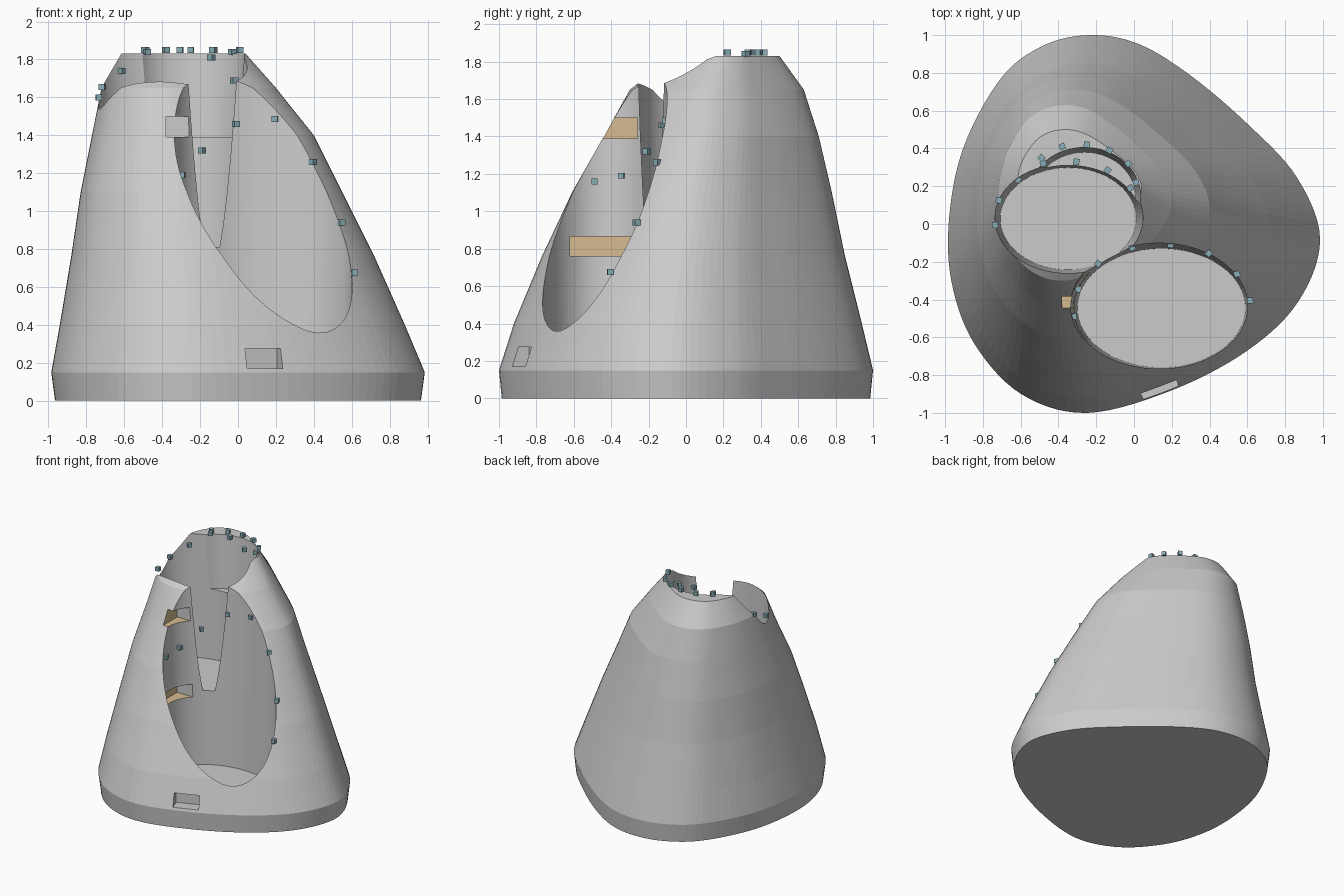
import bpy, bmesh, math
from mathutils import Matrix, Vector

if "Cube" in bpy.data.objects:
    bpy.data.objects.remove(bpy.data.objects["Cube"])

SEG = 112

def add_object(name, bm):
    bmesh.ops.recalc_face_normals(bm, faces=bm.faces)
    mesh = bpy.data.meshes.new(name)
    bm.to_mesh(mesh)
    bm.free()
    ob = bpy.data.objects.new(name, mesh)
    bpy.context.collection.objects.link(ob)
    return ob

def material(name, color):
    m = bpy.data.materials.new(name)
    m.diffuse_color = (*color, 1)
    m.use_nodes = True
    m.node_tree.nodes["Principled BSDF"].inputs["Base Color"].default_value = m.diffuse_color
    return m

def loft(name, rings):
    bm = bmesh.new()
    loops = [[bm.verts.new(p) for p in ring] for ring in rings]
    n = len(loops[0])
    for a, b in zip(loops, loops[1:]):
        for i in range(n):
            j = (i + 1) % n
            bm.faces.new((a[i], a[j], b[j], b[i]))
    bm.faces.new(loops[0][::-1])
    bm.faces.new(loops[-1])
    return add_object(name, bm)

def closed_spline(pts, per):
    out = []
    n = len(pts)
    for i in range(n):
        p0, p1, p2, p3 = (Vector(pts[(i + k - 1) % n]) for k in range(4))
        for s in range(per):
            t = s / per
            out.append(0.5 * (2 * p1 + (p2 - p0) * t + (2 * p0 - 5 * p1 + 4 * p2 - p3) * t * t
                              + (3 * p1 - p0 - 3 * p2 + p3) * t ** 3))
    return out

def ellipse(cx, cy, rx, ry, z):
    return [(cx + rx * math.cos(2 * math.pi * i / SEG),
             cy + ry * math.sin(2 * math.pi * i / SEG), z) for i in range(SEG)]

def box(name, lo, hi, mat=Matrix()):
    bm = bmesh.new()
    bmesh.ops.create_cube(bm, size=1)
    for v in bm.verts:
        v.co = mat @ Vector([lo[k] + (v.co[k] + 0.5) * (hi[k] - lo[k]) for k in range(3)])
    return add_object(name, bm)

# Body: rounded-triangle outline lofted through shrinking sections
outline = [(-.22, 1), (.03, .95), (.3, .785), (.6, .53), (.86, .25), (.985, -.08), (.87, -.41),
           (.6, -.67), (.2, -.88), (-.25, -1), (-.6, -.9), (-.85, -.63), (-.97, -.3),
           (-.98, .05), (-.9, .42), (-.7, .78), (-.47, .95)]
outline = closed_spline(outline, 7)
x0, x1 = min(p.x for p in outline), max(p.x for p in outline)
y0, y1 = min(p.y for p in outline), max(p.y for p in outline)
sections = [(0, -.965, .965, -.985, .985), (.15, -.985, .985, -1, 1), (.4, -.94, .88, -.92, .94),
            (.76, -.88, .72, -.77, .85), (1.1, -.83, .55, -.61, .78), (1.4, -.77, .40, -.44, .71),
            (1.65, -.72, .20, -.30, .63), (1.83, -.62, .04, -.07, .50)]
body = loft("holder_body", [[(a + (p.x - x0) / (x1 - x0) * (b - a),
                              c + (p.y - y0) / (y1 - y0) * (d - c), z) for p in outline]
                            for z, a, b, c, d in sections])

# Tapered cup pockets: centre, floor radii and height, top radii
def pocket(name, cx, cy, floor, top):
    k = (2.0 - floor[2]) / (top[2] - floor[2])
    up = [floor[i] + (top[i] - floor[i]) * k for i in range(3)]
    return loft(name, [ellipse(cx, cy, *floor), ellipse(cx, cy, *up)])

cutters = [
    pocket("left_pocket_cutter", -.348, .028, (.36, .27, .81), (.395, .29, 1.75)),
    pocket("front_pocket_cutter", .145, -.445, (.445, .315, .2), (.488, .345, 1.65)),
    pocket("back_pocket_cutter", -.262, .145, (.27, .235, 1.39), (.298, .26, 1.83)),
]
# Side slots in the front pocket wall
slots = [(.76, .865), (1.39, 1.5)]
for lo, hi in slots:
    cutters.append(box("slot_cutter", (-.38, -.62, lo), (-.02, -.26, hi)))
# Small rectangular window low on the front
turn = Matrix.Translation((.145, -.9, 0)) @ Matrix.Rotation(math.radians(20), 4, 'Z')
cutters.append(box("window_cutter", (-.1, -.2, .17), (.1, .1, .275), turn))

bpy.context.view_layer.objects.active = body
for c in cutters:
    m = body.modifiers.new("cut", 'BOOLEAN')
    m.operation = 'DIFFERENCE'
    m.solver = 'EXACT'
    m.object = c
    bpy.ops.object.modifier_apply(modifier=m.name)
    c.hide_render = True
    c.hide_set(True)

# Tan lining on the slot floors, ceilings and ends
body.data.materials.clear()
body.data.materials.append(material("grey", (.8, .8, .8)))
body.data.materials.append(material("tan", (.68, .5, .28)))
for f in body.data.polygons:
    f.material_index = 0
    c, n = f.center, f.normal
    for lo, hi in slots:
        if -.39 < c.x < -.02 and -.63 < c.y < -.25 and lo - .002 < c.z < hi + .002:
            end = abs(c.x + .38) < .003 and abs(n.x) > .99
            flat = min(abs(c.z - lo), abs(c.z - hi)) < .003 and abs(n.z) > .99
            if end or flat:
                f.material_index = 1

# Small marker cubes along the pocket rims
teal = material("teal", (.25, .42, .47))
groups = [
    ((-.262, .145), [(-.49, .35, 1.85), (-.38, .41, 1.85), (-.25, .42, 1.85), (-.13, .39, 1.85),
                     (-.03, .32, 1.84), (.01, .22, 1.85)]),
    ((-.348, .028), [(-.735, -.005, 1.6), (-.715, .125, 1.655), (-.615, .235, 1.74),
                     (-.48, .32, 1.84), (-.305, .33, 1.85), (-.14, .285, 1.81), (-.02, .19, 1.69)]),
    ((.145, -.445), [(-.32, -.49, 1.16), (-.295, -.345, 1.19), (-.19, -.21, 1.32),
                     (-.01, -.125, 1.46), (.195, -.11, 1.485), (.395, -.155, 1.26),
                     (.545, -.265, .94), (.615, -.405, .675)]),
]
h = .016
for (cx, cy), pts in groups:
    for p in pts:
        a = math.atan2(p[1] - cy, p[0] - cx)
        ob = box("rim_marker", (-h, -h, -h), (h, h, h),
                 Matrix.Translation(p) @ Matrix.Rotation(a, 4, 'Z'))
        ob.data.materials.append(teal)
